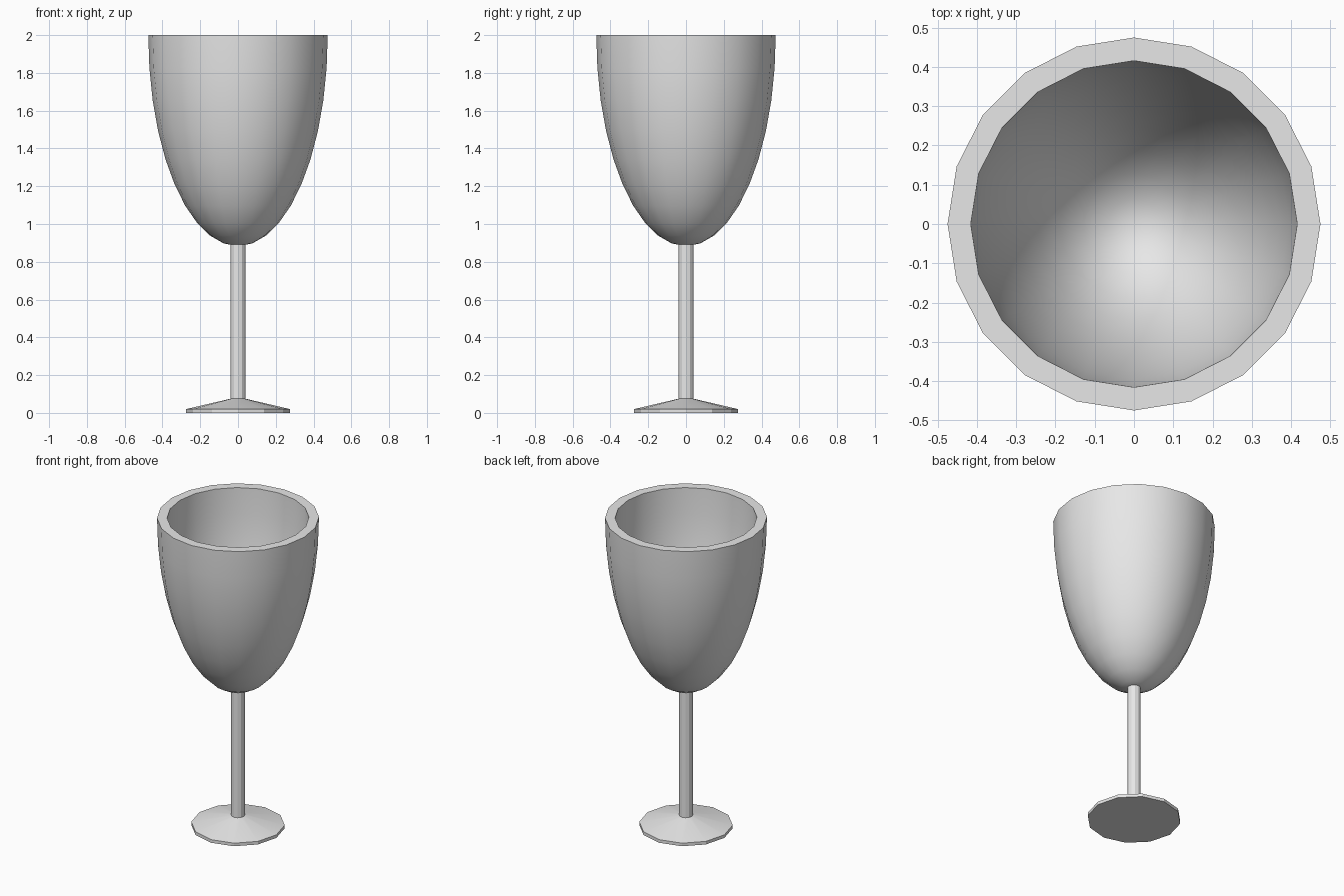
import bpy, bmesh, math

if "Cube" in bpy.data.objects:
    bpy.data.objects.remove(bpy.data.objects["Cube"])

grey = bpy.data.materials.new("light_grey")
grey.diffuse_color = (0.8, 0.8, 0.8, 1)
grey.use_nodes = True
grey.node_tree.nodes["Principled BSDF"].inputs["Base Color"].default_value = grey.diffuse_color


def lathe(name, profile, sides, sharp_angle):
    """Revolve (radius, z) points around z; radius 0 makes a pole."""
    bm = bmesh.new()
    rings = []
    for r, z in profile:
        if r < 1e-6:
            rings.append([bm.verts.new((0, 0, z))] * sides)
        else:
            rings.append([bm.verts.new((r * math.cos(2 * math.pi * i / sides),
                                        r * math.sin(2 * math.pi * i / sides), z))
                          for i in range(sides)])
    for a, b in zip(rings, rings[1:]):
        for i in range(sides):
            j = (i + 1) % sides
            bm.faces.new(list(dict.fromkeys((a[i], a[j], b[j], b[i]))))
    bmesh.ops.recalc_face_normals(bm, faces=bm.faces)
    me = bpy.data.meshes.new(name)
    bm.to_mesh(me)
    bm.free()
    me.materials.append(grey)
    ob = bpy.data.objects.new(name, me)
    bpy.context.collection.objects.link(ob)
    bpy.ops.object.select_all(action='DESELECT')
    ob.select_set(True)
    bpy.context.view_layer.objects.active = ob
    bpy.ops.object.shade_smooth_by_angle(angle=math.radians(sharp_angle))
    return ob


def half_ellipse(radius, depth):
    return [(radius * math.sin(math.radians(9 * k)),
             2 - depth * math.cos(math.radians(9 * k))) for k in range(11)]


# Bowl: outer and inner half ellipsoids joined by a flat rim
outer = half_ellipse(0.475, 1.117)
inner = half_ellipse(0.416, 1.057)
lathe("bowl", outer + inner[::-1], 20, 40)

# Foot (flat disc with sloping top) and stem in one turned piece
lathe("foot_and_stem",
      [(0, 0), (0.275, 0), (0.275, 0.02), (0.04, 0.075), (0.04, 0.892), (0, 0.892)],
      12, 25)
